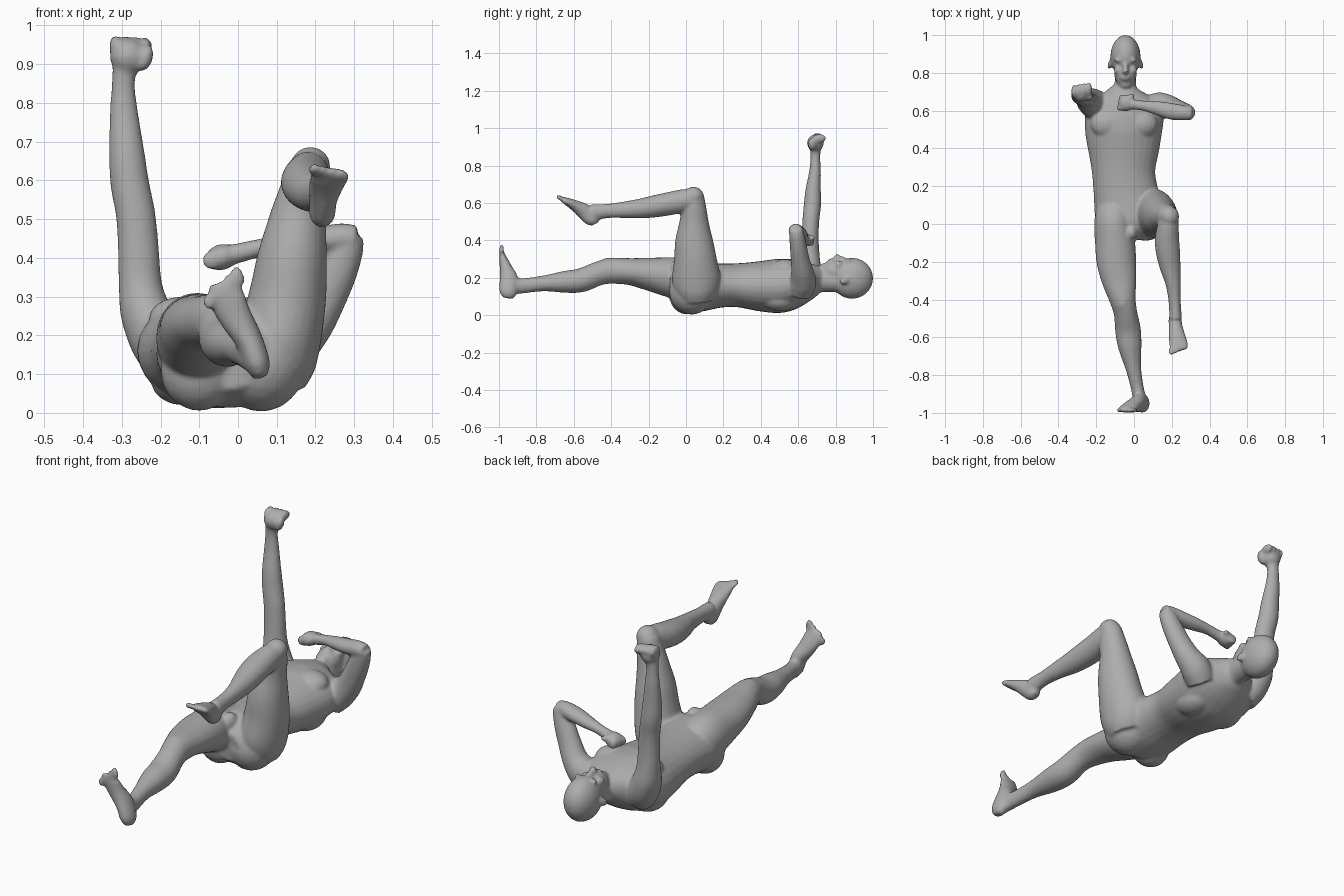
import bpy, bmesh, math
from mathutils import Vector, Matrix, Euler

bm = bmesh.new()
X, Y = Vector((1, 0, 0)), Vector((0, 1, 0))


def spline(p0, p1, p2, p3, t):
    return [0.5 * (2 * b + (c - a) * t + (2 * a - 5 * b + 4 * c - d) * t * t
                   + (3 * b - a - 3 * c + d) * t ** 3)
            for a, b, c, d in zip(p0, p1, p2, p3)]


def loft(points, side, n=28, steps=5):
    """Closed skin through elliptical sections (x, y, z, half width along side, other half width)."""
    pts = [points[0]] + list(points) + [points[-1]]
    path = [spline(*pts[i:i + 4], s / steps) for i in range(len(points) - 1) for s in range(steps)]
    path.append(list(points[-1]))
    rings = []
    for i, p in enumerate(path):
        a, b = path[max(i - 1, 0)], path[min(i + 1, len(path) - 1)]
        tan = (Vector(b[:3]) - Vector(a[:3])).normalized()
        u = (side - tan * side.dot(tan)).normalized()
        v = tan.cross(u)
        rings.append([bm.verts.new(Vector(p[:3]) + u * p[3] * math.cos(2 * math.pi * k / n)
                                   + v * p[4] * math.sin(2 * math.pi * k / n)) for k in range(n)])
    for r, s in zip(rings, rings[1:]):
        for k in range(n):
            bm.faces.new((r[k], r[(k + 1) % n], s[(k + 1) % n], s[k]))
    bm.faces.new(rings[0][::-1])
    bm.faces.new(rings[-1])


def blob(c, r, rot=(0, 0, 0)):
    m = (Matrix.Translation(c) @ Euler([math.radians(a) for a in rot]).to_matrix().to_4x4()
         @ Matrix.Diagonal((*r, 1)))
    bmesh.ops.create_icosphere(bm, subdivisions=3, radius=1, matrix=m)


# torso from pelvis to neck base
loft([(-.03, -.07, .14, .10, .08), (-.02, 0, .145, .17, .13), (-.03, .08, .15, .18, .13),
      (-.045, .18, .158, .170, .118), (-.055, .28, .16, .168, .118), (-.055, .4, .155, .19, .135),
      (-.055, .5, .157, .205, .145), (-.05, .58, .17, .205, .132), (-.05, .65, .182, .17, .105),
      (-.05, .70, .188, .10, .08), (-.048, .73, .187, .06, .062)], X)
for x in (-.145, .04):                       # chest and shoulder blades
    blob((x, .53, .245), (.085, .075, .055))
    blob((x, .50, .085), (.08, .10, .065))
blob((-.10, .0, .11), (.10, .09, .105))      # buttocks
blob((.06, .03, .125), (.115, .12, .122))
blob((-.015, -.045, .25), (.035, .04, .045))

# neck and head
loft([(-.048, .66, .18, .075, .07), (-.046, .73, .185, .058, .062),
      (-.045, .79, .185, .058, .062), (-.045, .86, .19, .06, .07)], X)
blob((-.045, .888, .197), (.080, .113, .110))
blob((-.045, .80, .232), (.060, .082, .066))
blob((-.045, .742, .255), (.034, .026, .026))          # chin
blob((-.045, .825, .298), (.014, .040, .020), (-12, 0, 0))  # nose bridge
blob((-.045, .808, .312), (.017, .014, .017))          # nose tip
blob((-.045, .775, .290), (.026, .016, .014))          # mouth
for s in (-1, 1):
    blob((-.045 + s * .032, .868, .288), (.030, .012, .014))           # brow
    blob((-.045 + s * .040, .815, .270), (.022, .025, .020))           # cheek
    blob((-.045 + s * .082, .848, .185), (.011, .030, .020), (25, 0, s * 15))  # ear

# straight leg
loft([(-.10, .06, .17, .10, .11), (-.108, 0, .19, .103, .118), (-.10, -.1, .205, .106, .105),
      (-.093, -.2, .22, .105, .088), (-.078, -.3, .233, .092, .072), (-.06, -.4, .237, .070, .069),
      (-.045, -.47, .222, .062, .064), (-.032, -.56, .187, .068, .064), (-.022, -.65, .178, .062, .058),
      (-.004, -.76, .170, .042, .042), (.016, -.86, .158, .034, .040), (.028, -.92, .155, .035, .045),
      (.035, -.95, .15, .032, .045)], X)
blob((-.06, -.41, .275), (.042, .055, .032))
# straight leg foot
loft([(.056, -.955, .092, .018, .028), (.050, -.95, .125, .033, .048), (.027, -.947, .19, .036, .050),
      (-.008, -.962, .25, .043, .034), (-.030, -.977, .30, .048, .022),
      (-.032, -.985, .332, .040, .014)], X)
for i in range(5):
    t = i / 4
    blob((.0 - .078 * t, -.986, .352 - .068 * t), (.016 - .005 * t, .013, .028 - .008 * t), (0, -18, 0))

# raised thigh
loft([(.075, .055, .09, .10, .10), (.09, .055, .14, .112, .122), (.108, .055, .2, .108, .130),
      (.128, .050, .3, .100, .114), (.140, .043, .4, .090, .101), (.155, .043, .5, .074, .078),
      (.172, .042, .58, .062, .066), (.182, .042, .64, .052, .054)], X)
blob((.187, .040, .635), (.052, .055, .052))
# raised shin
loft([(.183, .05, .622, .050, .052), (.180, -.01, .612, .057, .062), (.175, -.08, .598, .064, .062),
      (.180, -.15, .585, .064, .060), (.192, -.23, .572, .055, .054), (.208, -.32, .564, .040, .045),
      (.216, -.42, .557, .032, .038), (.220, -.50, .548, .034, .045)], X)
# raised foot
loft([(.215, -.487, .487, .020, .022), (.217, -.50, .510, .033, .040), (.220, -.54, .551, .036, .043),
      (.227, -.59, .584, .044, .031), (.235, -.635, .607, .050, .021), (.235, -.663, .622, .045, .013)], X)
for i in range(5):
    t = i / 4
    blob((.197 + .080 * t, -.674 + .028 * t, .627 - .018 * t), (.015 - .004 * t, .024 - .006 * t, .013),
         (-32, 0, 0))

# arm pointing up
loft([(-.17, .61, .13, .07, .07), (-.205, .63, .19, .075, .082), (-.238, .65, .26, .066, .072),
      (-.252, .66, .33, .056, .054), (-.257, .663, .42, .053, .046), (-.264, .668, .51, .051, .045),
      (-.279, .676, .59, .050, .046), (-.287, .680, .67, .046, .041), (-.294, .690, .77, .037, .031),
      (-.296, .692, .85, .030, .026), (-.290, .692, .90, .034, .032)], X)
# raised fist
blob((-.283, .692, .920), (.048, .045, .046))
for i in range(4):
    blob((-.316 + .026 * i, .702 + .004 * i, .945), (.016, .036, .030 - .002 * i))
blob((-.240, .675, .915), (.020, .024, .036), (0, 20, 0))

# folded arm: upper arm then forearm
loft([(.09, .61, .13, .07, .07), (.135, .625, .18, .072, .075), (.185, .622, .23, .060, .062),
      (.225, .610, .30, .050, .056), (.258, .600, .37, .045, .052), (.283, .592, .43, .040, .043),
      (.298, .588, .462, .033, .030)], Y)
loft([(.306, .585, .450, .034, .034), (.265, .588, .452, .040, .037), (.20, .596, .444, .044, .035),
      (.13, .612, .435, .038, .030), (.06, .625, .426, .028, .024), (.0, .632, .412, .026, .026),
      (-.03, .637, .405, .028, .028)], Y)
# folded fist
blob((-.042, .640, .402), (.042, .044, .034), (0, -15, 0))
for i in range(4):
    blob((-.068 + .004 * i, .612 + .020 * i, .394), (.025, .013, .026), (0, -15, 0))
blob((-.025, .668, .412), (.032, .017, .016), (0, 0, 30))

# fuse the parts into one smooth skin
bmesh.ops.recalc_face_normals(bm, faces=bm.faces)
mesh = bpy.data.meshes.new("body")
bm.to_mesh(mesh)
bm.free()
body = bpy.data.objects.new("body", mesh)
bpy.context.collection.objects.link(body)
skin = bpy.data.materials.new("plain grey")
skin.diffuse_color = (.42, .42, .42, 1)
mesh.materials.append(skin)
remesh = body.modifiers.new("fuse", 'REMESH')
remesh.mode = 'VOXEL'
remesh.voxel_size = .008
remesh.use_smooth_shade = True
relax = body.modifiers.new("relax", 'SMOOTH')
relax.factor = .5
relax.iterations = 5
